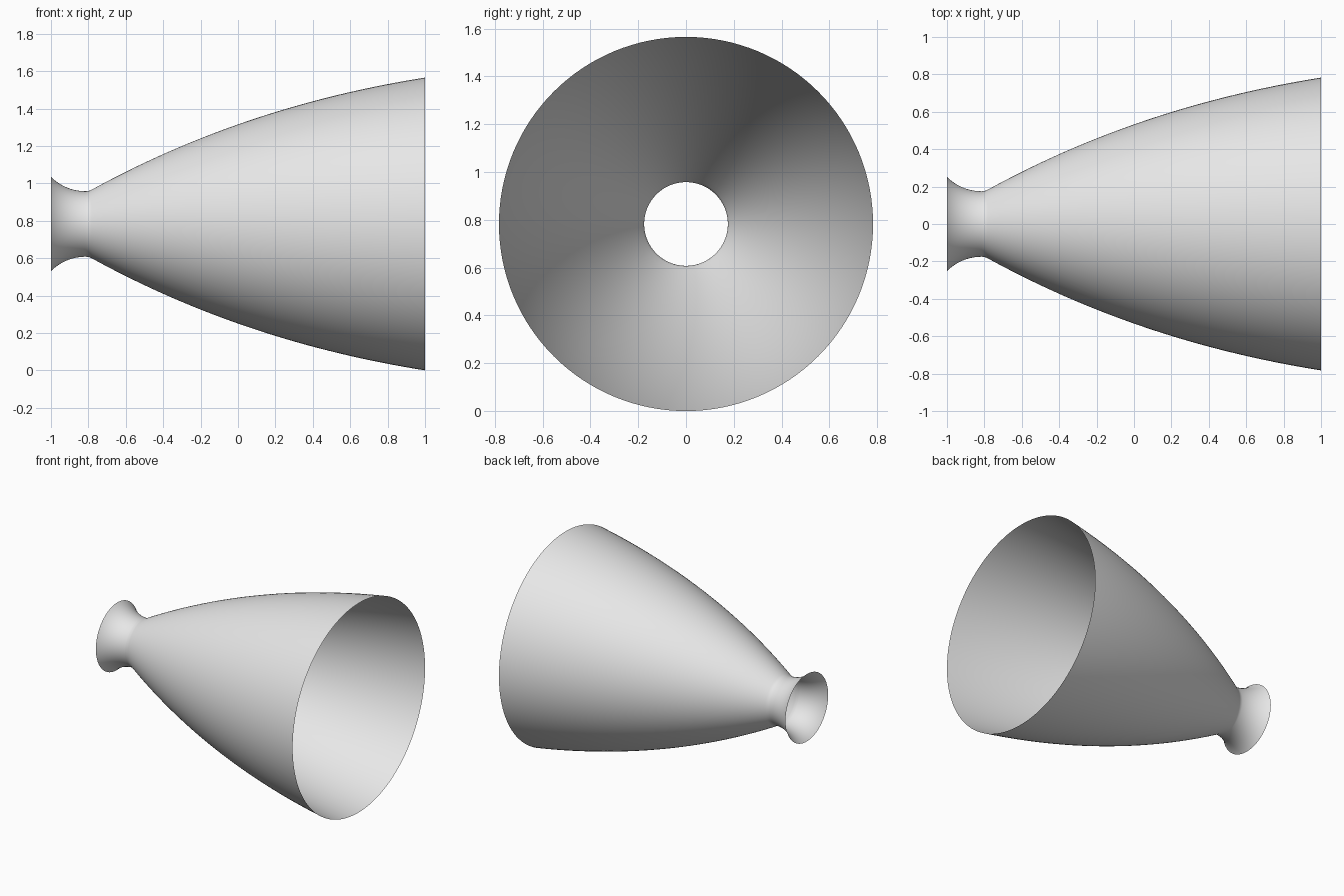
import bpy, bmesh
from math import sin, cos, tan, radians, sqrt, pi
from mathutils import Vector

cube = bpy.data.objects.get("Cube")
if cube:
    bpy.data.objects.remove(cube, do_unlink=True)

# Bell proportions, all derived from the throat radius
THROAT = 0.175
EXIT = THROAT * sqrt(20)
ENTRY_ARC, EXIT_ARC = 1.5 * THROAT, 0.382 * THROAT
START, END = radians(28.8), radians(9)
throat_x = -1 + ENTRY_ARC * sin(pi / 4)


def arc(radius, a0, a1, steps):
    """Points (x, radius) on an arc tangent to the throat."""
    angles = [a0 + (a1 - a0) * i / steps for i in range(steps + 1)]
    return [Vector((throat_x + radius * sin(a), THROAT + radius * (1 - cos(a))))
            for a in angles]


def bell(n, e, steps):
    """Parabolic curve leaving n at the START angle and meeting e at END."""
    m1, m2 = tan(START), tan(END)
    qx = (e.y - m2 * e.x - n.y + m1 * n.x) / (m1 - m2)
    q = Vector((qx, n.y + m1 * (qx - n.x)))
    ts = [i / steps for i in range(1, steps + 1)]
    return [(1 - t) ** 2 * n + 2 * t * (1 - t) * q + t * t * e for t in ts]


# Profile: converging inlet, throat rounding, flared bell
profile = arc(ENTRY_ARC, -pi / 4, 0, 20)
profile += arc(EXIT_ARC, 0, START, 8)[1:]
profile += bell(profile[-1], Vector((1, EXIT)), 48)

# Revolve the open profile around the x axis into a thin shell
bm = bmesh.new()
verts = [bm.verts.new((p.x, 0, p.y)) for p in profile]
edges = [bm.edges.new(pair) for pair in zip(verts, verts[1:])]
bmesh.ops.spin(bm, geom=verts + edges, cent=(0, 0, 0), axis=(1, 0, 0),
               angle=2 * pi, steps=128, use_merge=True)
bmesh.ops.remove_doubles(bm, verts=bm.verts, dist=1e-5)
bmesh.ops.recalc_face_normals(bm, faces=bm.faces)
# Make the shell face away from its axis
bm.faces.ensure_lookup_table()
face = max(bm.faces, key=lambda f: f.calc_center_median().x)
centre = face.calc_center_median()
if face.normal.dot(Vector((0, centre.y, centre.z))) < 0:
    bmesh.ops.reverse_faces(bm, faces=bm.faces)
for f in bm.faces:
    f.smooth = True

mesh = bpy.data.meshes.new("nozzle_bell")
bm.to_mesh(mesh)
bm.free()
nozzle = bpy.data.objects.new("nozzle_bell", mesh)
nozzle.location.z = EXIT
bpy.context.collection.objects.link(nozzle)

# Plain light grey
grey = bpy.data.materials.new("light_grey")
grey.use_nodes = True
colour = (0.8, 0.8, 0.8, 1)
grey.diffuse_color = colour
grey.node_tree.nodes["Principled BSDF"].inputs["Base Color"].default_value = colour
mesh.materials.append(grey)
